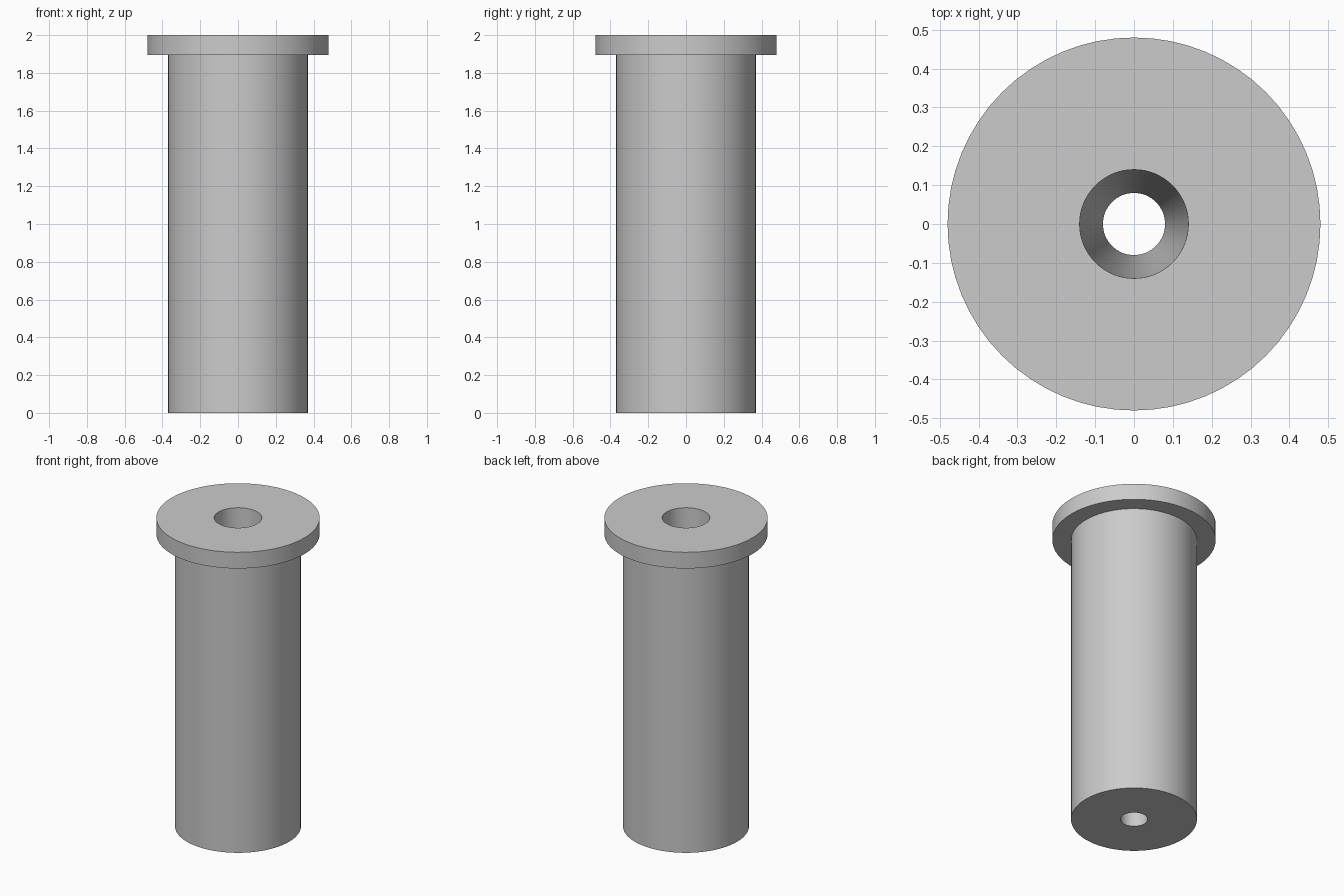
import bpy
import bmesh
import math

cube = bpy.data.objects.get("Cube")
if cube:
    bpy.data.objects.remove(cube, do_unlink=True)

SEGMENTS = 64

# Single grey material
grey = bpy.data.materials.new("light_grey")
grey.use_nodes = True
colour = (0.6, 0.6, 0.6, 1)
grey.diffuse_color = colour
grey.node_tree.nodes["Principled BSDF"].inputs["Base Color"].default_value = colour


def lathe(name, profile):
    """Revolve a closed (radius, height) profile around the z axis."""
    bm = bmesh.new()
    rings = []
    for radius, z in profile:
        angles = [2 * math.pi * i / SEGMENTS for i in range(SEGMENTS)]
        rings.append([bm.verts.new((radius * math.cos(a), radius * math.sin(a), z))
                      for a in angles])
    for lower, upper in zip(rings, rings[1:] + rings[:1]):
        for i in range(SEGMENTS):
            j = (i + 1) % SEGMENTS
            bm.faces.new((lower[i], lower[j], upper[j], upper[i]))
    bmesh.ops.recalc_face_normals(bm, faces=bm.faces)
    mesh = bpy.data.meshes.new(name)
    bm.to_mesh(mesh)
    bm.free()
    mesh.materials.append(grey)
    obj = bpy.data.objects.new(name, mesh)
    bpy.context.collection.objects.link(obj)
    bpy.ops.object.select_all(action='DESELECT')
    obj.select_set(True)
    bpy.context.view_layer.objects.active = obj
    bpy.ops.object.shade_smooth_by_angle(angle=math.radians(30))
    return obj


# Flanged sleeve: straight shaft, wide top flange, tapered through bore
bore_bottom, bore_top = 0.08, 0.14
shaft, flange = 0.37, 0.48
flange_z, top_z = 1.895, 2.0
lathe("flanged_sleeve", [
    (bore_bottom, 0), (shaft, 0), (shaft, flange_z),
    (flange, flange_z), (flange, top_z), (bore_top, top_z),
])
